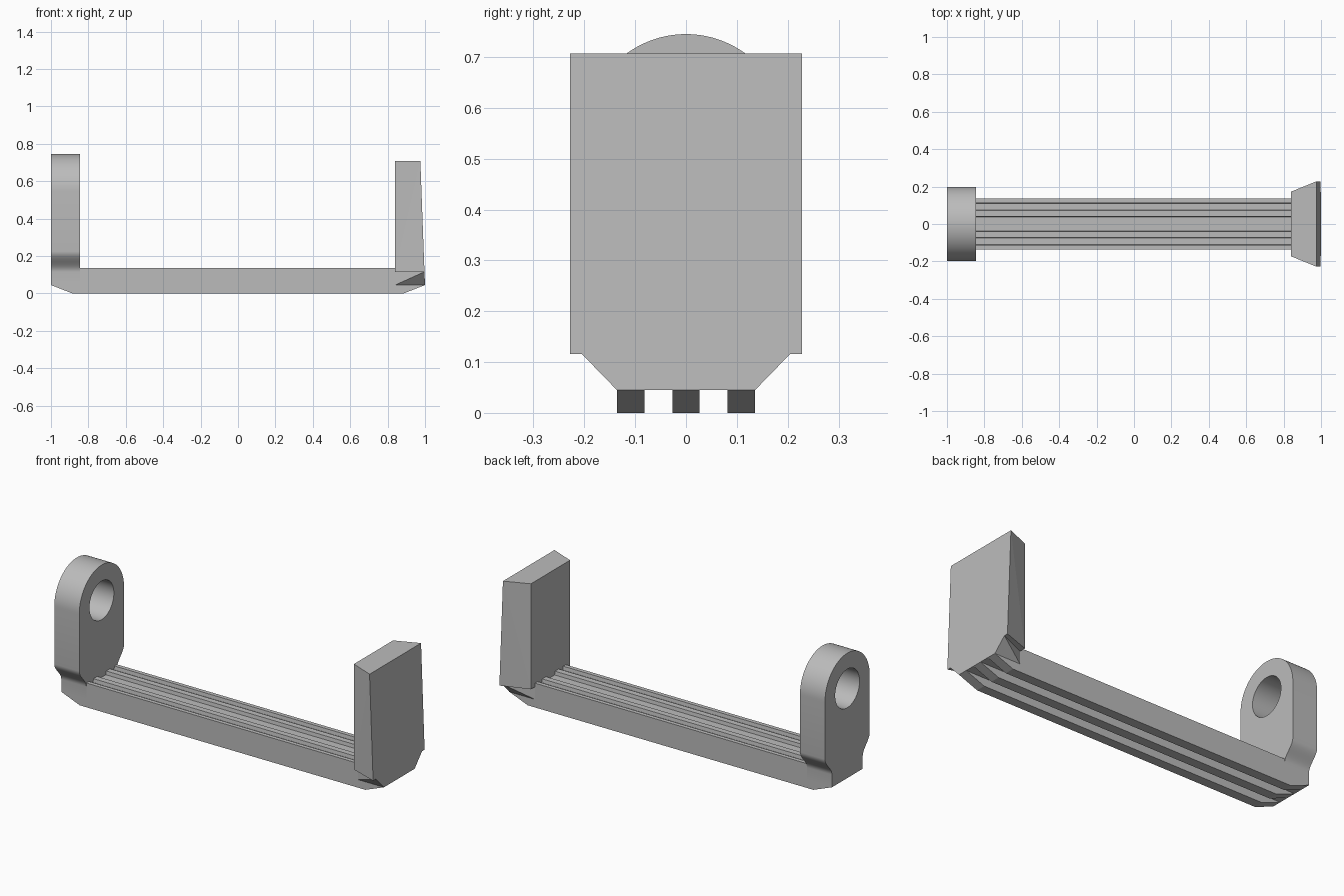
import bpy, bmesh, math

if "Cube" in bpy.data.objects:
    bpy.data.objects.remove(bpy.data.objects["Cube"])

grey = bpy.data.materials.new("plain grey")
grey.diffuse_color = (0.5, 0.5, 0.5, 1)
grey.use_nodes = True
grey.node_tree.nodes["Principled BSDF"].inputs["Base Color"].default_value = grey.diffuse_color


def finish(name, bm, smooth=False):
    bmesh.ops.recalc_face_normals(bm, faces=bm.faces)
    mesh = bpy.data.meshes.new(name)
    bm.to_mesh(mesh)
    bm.free()
    mesh.materials.append(grey)
    ob = bpy.data.objects.new(name, mesh)
    bpy.context.collection.objects.link(ob)
    if smooth:
        bpy.ops.object.select_all(action='DESELECT')
        ob.select_set(True)
        bpy.context.view_layer.objects.active = ob
        bpy.ops.object.shade_smooth_by_angle(angle=math.radians(30))
    return ob


def prism(name, points, offset, smooth=False):
    """Extrude a closed outline of 3D points along offset."""
    bm = bmesh.new()
    face = bm.faces.new([bm.verts.new(p) for p in points])
    new = bmesh.ops.extrude_face_region(bm, geom=[face], use_keep_orig=True)["geom"]
    bmesh.ops.translate(bm, vec=offset,
                        verts=[v for v in new if isinstance(v, bmesh.types.BMVert)])
    return finish(name, bm, smooth)


def hull(name, points):
    bm = bmesh.new()
    for p in points:
        bm.verts.new(p)
    bmesh.ops.convex_hull(bm, input=bm.verts)
    bmesh.ops.dissolve_limit(bm, angle_limit=0.01, verts=bm.verts, edges=bm.edges)
    return finish(name, bm)


HALF, LOW, TOP = 0.136, 0.045, 0.136   # beam half width, underside, top
LEFT, RIGHT = -0.845, 0.84             # inner faces of the uprights

# Beam deck with three shallow grooves along its top
section = [(-HALF, LOW), (HALF, LOW), (HALF, TOP)]
for mid, half in ((0.093, 0.02), (0, 0.04), (-0.093, 0.02)):
    section += [(mid + half, TOP), (mid + half - 0.003, TOP - 0.02),
                (mid - half + 0.003, TOP - 0.02), (mid - half, TOP)]
section.append((-HALF, TOP))
prism("beam_deck", [(LEFT, y, z) for y, z in section], (RIGHT - LEFT, 0, 0))

# Three ribs below, chamfered at both ends
for i, y in enumerate((-0.109, 0, 0.109)):
    prism(f"rib_{i + 1}", [(x, y - 0.027, z) for x, z in
          ((-1, LOW), (-0.885, 0), (0.885, 0), (1, LOW))], (0, 0.054, 0))

# Rounded upright: narrow foot, smooth flare, round top
side = [(HALF, LOW)]
for i in range(13):
    t = i / 12
    side.append((HALF + 0.062 * (1 - math.cos(math.pi * t)) / 2, 0.115 + 0.11 * t))
R, CZ = 0.198, 0.547
arc = [(R * math.cos(math.pi * i / 48), CZ + R * math.sin(math.pi * i / 48))
       for i in range(49)]
outline = side + arc + [(-y, z) for y, z in reversed(side)]
upright = prism("eyelet_upright", [(-1, y, z) for y, z in outline], (1 + LEFT, 0, 0))

# Round hole through the upright
circle = [(-1.1, 0.108 * math.cos(math.tau * i / 64), CZ + 0.108 * math.sin(math.tau * i / 64))
          for i in range(64)]
cutter = prism("hole_cutter", circle, (0.4, 0, 0))
cutter.hide_render = True
cut = upright.modifiers.new("hole", 'BOOLEAN')
cut.operation, cut.object, cut.solver = 'DIFFERENCE', cutter, 'EXACT'
bpy.ops.object.select_all(action='DESELECT')
upright.select_set(True)
bpy.context.view_layer.objects.active = upright
bpy.ops.object.modifier_apply(modifier=cut.name)
bpy.data.objects.remove(cutter)
bpy.ops.object.shade_smooth_by_angle(angle=math.radians(30))

# Wedge shaped end block, wider and leaning at its outer face
hull("end_block", [(x, s * y, z) for s in (-1, 1) for x, y, z in (
    (RIGHT, 0.173, 0.116), (RIGHT, 0.173, 0.707),
    (0.997, 0.228, 0.116), (0.975, 0.228, 0.707))])

# Tapered foot joining the end block to the beam
hull("end_foot", [(x, s * y, z) for s in (-1, 1) for x, y, z in (
    (RIGHT, HALF, LOW), (RIGHT, HALF, 0.116), (1, HALF, LOW), (0.997, 0.205, 0.116))])
